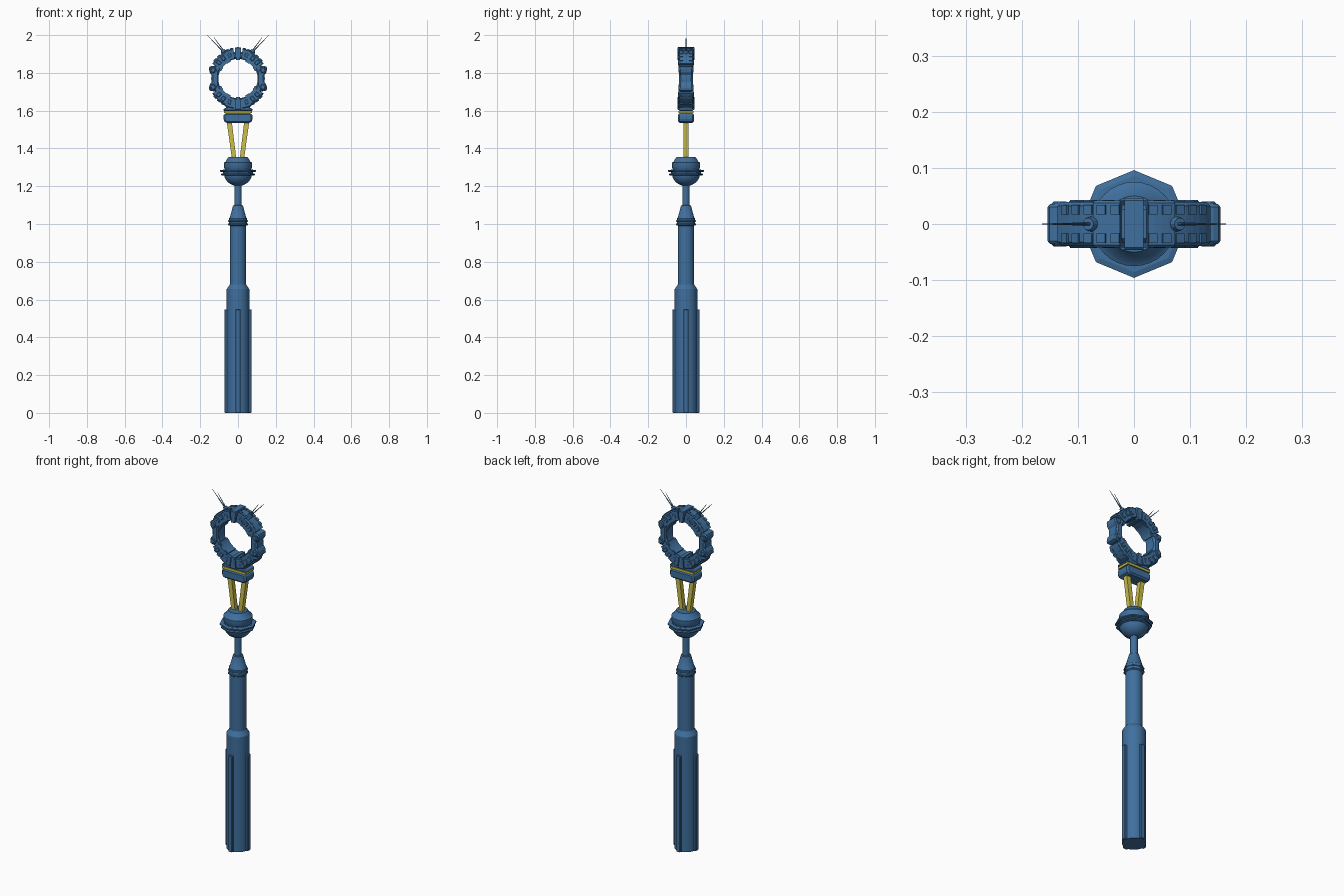
import bpy, bmesh, math
from mathutils import Vector, Matrix

if "Cube" in bpy.data.objects:
    bpy.data.objects.remove(bpy.data.objects["Cube"])


def material(name, col):
    m = bpy.data.materials.new(name)
    m.diffuse_color = (*col, 1)
    m.use_nodes = True
    m.node_tree.nodes["Principled BSDF"].inputs["Base Color"].default_value = m.diffuse_color
    return m


BLUE = material("blue_metal", (0.05, 0.16, 0.34))
YELLOW = material("yellow_trim", (0.6, 0.52, 0.07))
CZ = 1.77  # ring centre height


def finish(name, bm, mat=BLUE, bevel=0, smooth=False):
    bmesh.ops.recalc_face_normals(bm, faces=bm.faces)
    me = bpy.data.meshes.new(name)
    bm.to_mesh(me)
    bm.free()
    ob = bpy.data.objects.new(name, me)
    bpy.context.collection.objects.link(ob)
    me.materials.append(mat)
    if bevel:
        b = ob.modifiers.new("bevel", 'BEVEL')
        b.width, b.segments, b.limit_method = bevel, 1, 'ANGLE'
    if smooth:
        bpy.ops.object.select_all(action='DESELECT')
        ob.select_set(True)
        bpy.context.view_layer.objects.active = ob
        bpy.ops.object.shade_smooth_by_angle(angle=math.radians(30))
    return ob


def lathe(name, prof, n=32, rot=0, mat=BLUE, smooth=True):
    """Closed solid from (radius, z) points turned about z."""
    bm = bmesh.new()
    rings = [[bm.verts.new((r * math.cos(rot + math.tau * i / n), r * math.sin(rot + math.tau * i / n), z))
              for i in range(n)] for r, z in prof]
    for a, b in zip(rings, rings[1:]):
        for i in range(n):
            bm.faces.new((a[i], a[(i + 1) % n], b[(i + 1) % n], b[i]))
    bm.faces.new(rings[0])
    bm.faces.new(rings[-1])
    return finish(name, bm, mat, smooth=smooth)


def arc(name, a0, a1, sec, n=6):
    """Sweep a closed (radius, y) section around the ring centre, degrees."""
    bm = bmesh.new()
    full = abs(a1 - a0) >= 360
    rows = []
    for i in range(n if full else n + 1):
        t = math.radians(a0 + (a1 - a0) * i / n)
        rows.append([bm.verts.new((r * math.cos(t), y, CZ + r * math.sin(t))) for r, y in sec])
    pairs = list(zip(rows, rows[1:])) + ([(rows[-1], rows[0])] if full else [])
    k = len(sec)
    for a, b in pairs:
        for j in range(k):
            bm.faces.new((a[j], a[(j + 1) % k], b[(j + 1) % k], b[j]))
    if not full:
        bm.faces.new(rows[0])
        bm.faces.new(rows[-1])
    return finish(name, bm, smooth=full)


def section(r0, r1, w, c):
    """Rectangular section with chamfered outer corners."""
    return [(r0, -w), (r1 - c, -w), (r1, -w + c), (r1, w - c), (r1 - c, w), (r0, w)]


def prism(name, pts, y0, y1, mat=BLUE, bevel=0):
    """Extrude an (x, z) outline along y."""
    bm = bmesh.new()
    a = [bm.verts.new((x, y0, z)) for x, z in pts]
    b = [bm.verts.new((x, y1, z)) for x, z in pts]
    bm.faces.new(a)
    bm.faces.new(b)
    for i in range(len(pts)):
        j = (i + 1) % len(pts)
        bm.faces.new((a[i], a[j], b[j], b[i]))
    return finish(name, bm, mat, bevel)


def box(name, c, size, rot=None, mat=BLUE, bevel=0):
    bm = bmesh.new()
    bmesh.ops.create_cube(bm, size=1, matrix=Matrix.Translation(c) @ (rot or Matrix()) @ Matrix.Diagonal((*size, 1)))
    return finish(name, bm, mat, bevel)


def rod(name, p, q, r0, r1, n=8):
    p, q = Vector(p), Vector(q)
    d = q - p
    bm = bmesh.new()
    bmesh.ops.create_cone(bm, cap_ends=True, segments=n, radius1=r0, radius2=r1, depth=d.length,
                          matrix=Matrix.Translation((p + q) / 2) @ d.to_track_quat('Z', 'Y').to_matrix().to_4x4())
    return finish(name, bm)


# handle: grip, shaft, tapered neck, rod
lathe("grip", [(0.06, 0), (0.06, 0.655), (0.043, 0.68), (0.043, 0.99), (0.047, 0.995), (0.047, 1.03),
               (0.043, 1.035), (0.026, 1.098), (0.019, 1.1), (0.019, 1.21)])
for k in range(4):
    t = k * math.pi / 2
    box("grip_rib", (0.0585 * math.cos(t), 0.0585 * math.sin(t), 0.274), (0.027, 0.026, 0.548),
        Matrix.Rotation(t, 4, 'Z'), bevel=0.003)
for z in (0.998, 1.016):
    lathe("neck_collar", [(0.047, z - 0.006), (0.053, z - 0.003), (0.053, z + 0.003), (0.047, z + 0.006)],
          8, smooth=False)

# bulb: hemisphere below, stepped cap above, octagonal flanges
bowl = [(0.074 * math.cos(t), 1.268 + 0.067 * math.sin(t)) for t in [math.radians(a) for a in range(-80, 1, 10)]]
lathe("bulb", bowl + [(0.07, 1.29), (0.075, 1.3), (0.075, 1.325), (0.066, 1.33), (0.05, 1.356)])
for z, r in ((1.262, 0.09), (1.281, 0.096)):
    lathe("bulb_flange", [(r - 0.01, z - 0.006), (r, z - 0.003), (r, z + 0.003), (r - 0.01, z + 0.006)],
          8, smooth=False)
lathe("flange_core", [(0.08, 1.256), (0.08, 1.288)], 8, smooth=False)

# yellow struts and ring socket
for s in (-1, 1):
    prism("strut", [(s * 0.009, 1.345), (s * 0.032, 1.345), (s * 0.061, 1.55), (s * 0.034, 1.55)],
          -0.013, 0.013, YELLOW)
prism("socket", [(-0.066, 1.535), (0.066, 1.535), (0.077, 1.548), (0.077, 1.573), (0.07, 1.588),
                 (-0.07, 1.588), (-0.077, 1.573), (-0.077, 1.548)], -0.042, 0.042, bevel=0.009)
box("socket_stripe", (0, 0, 1.593), (0.146, 0.078, 0.012), mat=YELLOW)
prism("ring_saddle", [(-0.078, 1.599), (0.078, 1.599), (0.078, 1.609), (0.06, 1.617), (0.085, 1.655),
                      (0, 1.665), (-0.085, 1.655), (-0.06, 1.617), (-0.078, 1.609)], -0.038, 0.038, bevel=0.004)

# ring core and inner lips
arc("ring_core", 0, 360, [(0.104, -0.026), (0.112, -0.034), (0.133, -0.034), (0.142, -0.026),
                          (0.142, 0.026), (0.133, 0.034), (0.112, 0.034), (0.104, 0.026)], 48)

# armoured segments around the ring
for a in (48, 132, 228, 312):
    arc("ring_armor", a - 18, a + 18, section(0.101, 0.157, 0.039, 0.007))
for a in (72, 108, 252, 288):
    arc("ring_shoulder", a - 9, a + 9, section(0.107, 0.161, 0.042, 0.005), 4)
for a in (90, 270):
    arc("ring_clasp", a - 6, a + 6, section(0.099, 0.166, 0.046, 0.004), 2)
for a in (30, 60, 120, 150, 210, 240, 300, 330):
    arc("inner_pad", a - 7, a + 7, section(0.097, 0.12, 0.032, 0.003), 2)

# waisted side clamps
for s in (-1, 1):
    outline = [(0.104, 0.035), (0.122, 0.068), (0.147, 0.066), (0.155, 0.058), (0.15, 0.03), (0.138, 0.018)]
    outline += [(x, -z) for x, z in reversed(outline)]
    prism("side_clamp", [(s * x, CZ + z) for x, z in outline], -0.036, 0.036, bevel=0.006)
    for z in (0.045, -0.045):
        box("clamp_cheek", (s * 0.132, 0, CZ + z), (0.026, 0.08, 0.028),
            Matrix.Rotation(-s * math.copysign(0.3, z), 4, 'Y'), bevel=0.004)

# small raised panels: two rows on the rim, and one on each face
for base in (90, 270):
    for s in (-1, 1):
        for off, r in ((12, 0.162), (21, 0.162), (31, 0.158), (41, 0.158), (51, 0.158)):
            t = math.radians(base + s * off)
            rot = Matrix.Rotation(-t, 4, 'Y')
            d = Vector((math.cos(t), 0, math.sin(t)))
            for y in (-0.025, 0.025):
                box("rim_panel", d * r + Vector((0, y, CZ)), (0.006, 0.017, 0.016), rot)
        for off in (20, 36, 50):
            t = math.radians(base + s * off)
            box("face_panel", (0.132 * math.cos(t), 0, CZ + 0.132 * math.sin(t)), (0.026, 0.086, 0.02),
                Matrix.Rotation(-t, 4, 'Y'), bevel=0.003)

# antennas on the upper shoulders
for s in (-1, 1):
    rod("antenna_base", (s * 0.068, 0, 1.895), (s * 0.082, 0, 1.922), 0.017, 0.011, 12)
    rod("antenna_long", (s * 0.078, 0, 1.912), (s * 0.163, 0, 2.0), 0.0035, 0.001, 6)
    rod("antenna_short", (s * 0.072, 0, 1.912), (s * 0.128, 0, 1.988), 0.003, 0.001, 6)
